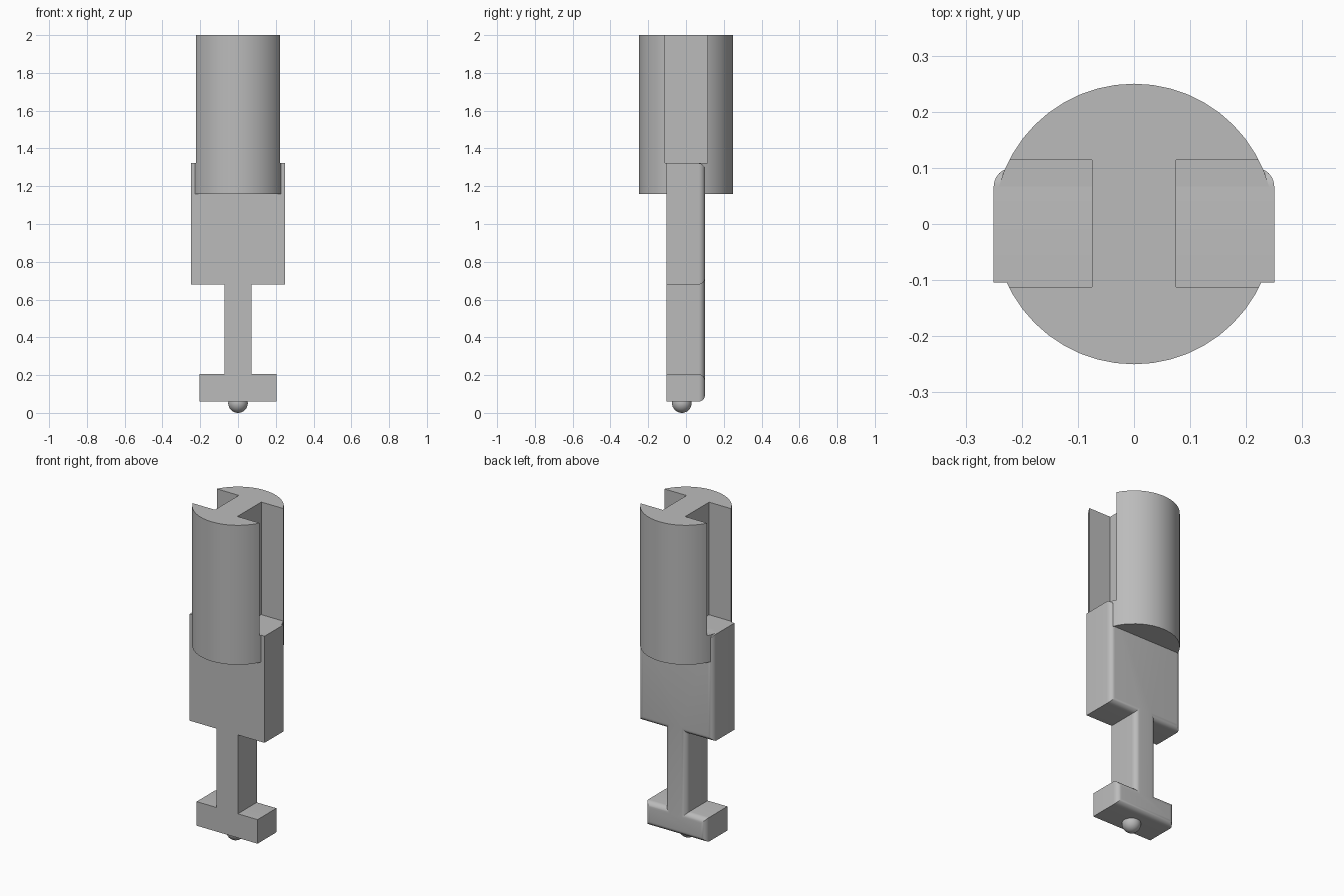
import bpy, bmesh
from mathutils import Matrix

default = bpy.data.objects.get("Cube")
if default:
    bpy.data.objects.remove(default, do_unlink=True)

grey = bpy.data.materials.new("plain_grey")
grey.use_nodes = True
colour = (0.5, 0.5, 0.5, 1)
grey.diffuse_color = colour
grey.node_tree.nodes["Principled BSDF"].inputs["Base Color"].default_value = colour


def make_object(name, bm):
    mesh = bpy.data.meshes.new(name)
    bmesh.ops.recalc_face_normals(bm, faces=bm.faces)
    bm.to_mesh(mesh)
    bm.free()
    obj = bpy.data.objects.new(name, mesh)
    bpy.context.collection.objects.link(obj)
    mesh.materials.append(grey)
    return obj


def apply_modifiers(obj):
    bpy.context.view_layer.update()
    evaluated = obj.evaluated_get(bpy.context.evaluated_depsgraph_get())
    mesh = bpy.data.meshes.new_from_object(evaluated)
    obj.modifiers.clear()
    obj.data = mesh


def smooth(obj, angle):
    bpy.ops.object.select_all(action="DESELECT")
    obj.select_set(True)
    bpy.context.view_layer.objects.active = obj
    bpy.ops.object.shade_smooth_by_angle(angle=angle)


# Flat shank: stepped outline with wide body, narrow stem and foot
FRONT, BACK = -0.104, 0.1
half = [(0.203, 0.06), (0.203, 0.205), (0.072, 0.205),
        (0.072, 0.68), (0.25, 0.68), (0.25, 1.322)]
outline = half + [(-x, z) for x, z in reversed(half)]
bm = bmesh.new()
face = bm.faces.new([bm.verts.new((x, FRONT, z)) for x, z in outline])
extruded = bmesh.ops.extrude_face_region(bm, geom=[face])["geom"]
bmesh.ops.translate(bm, vec=(0, BACK - FRONT, 0),
                    verts=[g for g in extruded if isinstance(g, bmesh.types.BMVert)])
# Round only the rim of the back face
rim = [e for e in bm.edges if all(v.co.y > 0 for v in e.verts)]
bmesh.ops.bevel(bm, geom=rim, offset=0.033, segments=6, profile=0.5, affect="EDGES")
smooth(make_object("flat_shank", bm), 0.5)

# Round head with a slot cut down each side
BOTTOM, TOP, SLOT_FLOOR = 1.16, 2.0, 1.322
bm = bmesh.new()
bmesh.ops.create_cone(bm, cap_ends=True, segments=48, radius1=0.25, radius2=0.25,
                      depth=TOP - BOTTOM,
                      matrix=Matrix.Translation((0, 0, (TOP + BOTTOM) / 2)))
head = make_object("slotted_head", bm)
cutters = []
for side in (-1, 1):
    bm = bmesh.new()
    bmesh.ops.create_cube(bm, size=1, matrix=Matrix.Translation(
        (side * 0.275, 0.001, SLOT_FLOOR + 0.5)) @ Matrix.Diagonal((0.4, 0.227, 1, 1)))
    cutter = make_object("slot_cutter", bm)
    cutter.hide_render = True
    cutters.append(cutter)
    cut = head.modifiers.new("slot", "BOOLEAN")
    cut.operation, cut.solver, cut.object = "DIFFERENCE", "EXACT", cutter
apply_modifiers(head)
for cutter in cutters:
    bpy.data.objects.remove(cutter, do_unlink=True)
smooth(head, 0.5)

# Small ball tip under the foot
bm = bmesh.new()
bmesh.ops.create_uvsphere(bm, u_segments=32, v_segments=16, radius=0.052,
                          matrix=Matrix.Translation((0, -0.022, 0.052)))
smooth(make_object("ball_tip", bm), 0.6)
